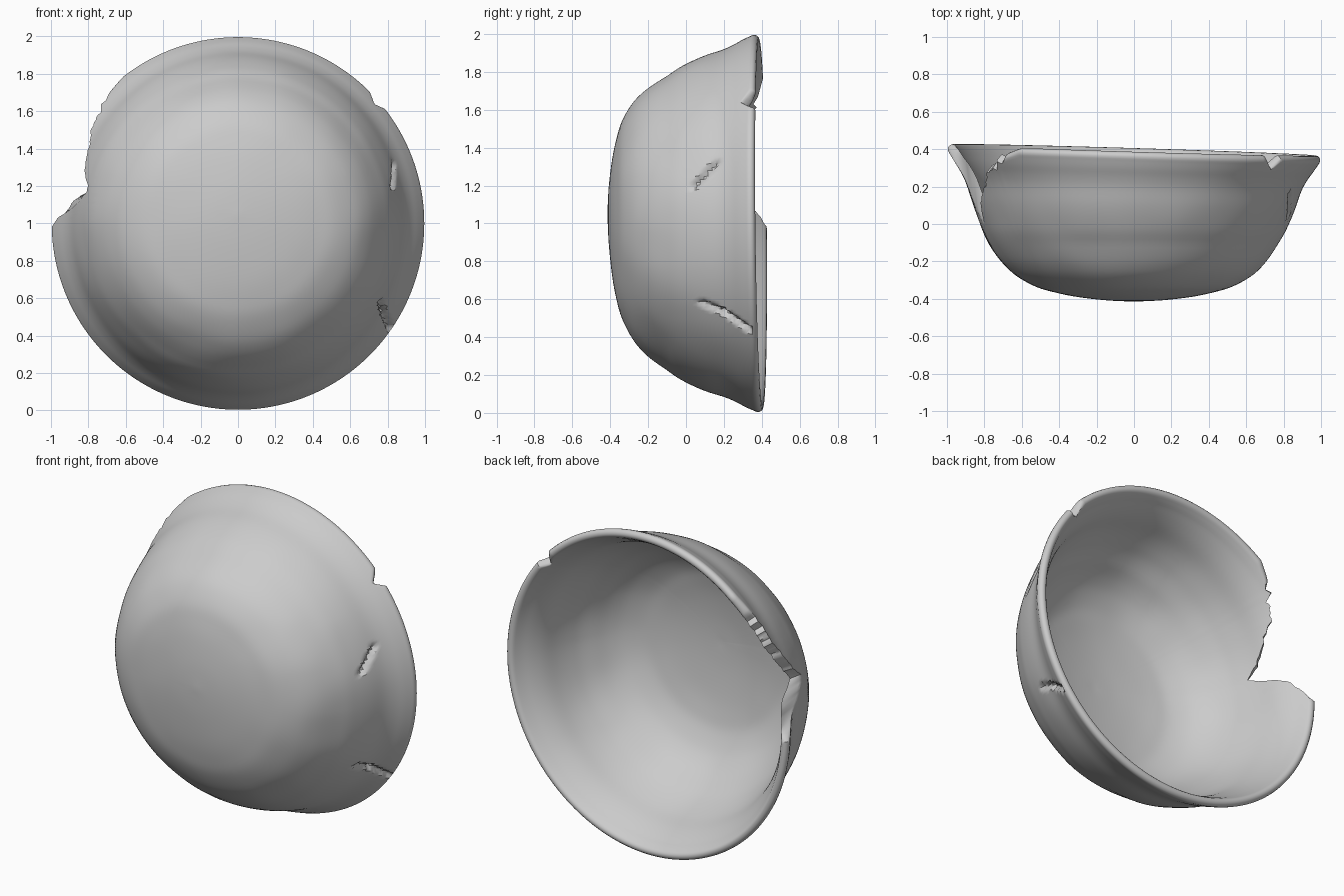
import bpy, bmesh, math
from mathutils import Vector, noise

if "Cube" in bpy.data.objects:
    bpy.data.objects.remove(bpy.data.objects["Cube"])

SEGS, ROWS, CAP = 360, 56, 5
THICK = 0.06

# Outer wall profile: (radius, depth along y), from base centre to rim
PROFILE = [(0, -.415), (.15, -.408), (.3, -.39), (.42, -.367), (.52, -.338), (.62, -.282),
           (.69, -.22), (.745, -.15), (.8, -.06), (.835, .02), (.865, .1), (.895, .19),
           (.925, .25), (.962, .305), (.992, .352)]

# Missing piece of the rim: (angle, outer cut, inner cut)
CHIP = [(0, 0, 0), (38, 0, 0), (40, .025, .03), (42, .03, .01), (45, 0, 0), (128, 0, 0),
        (134, .02, .02), (140, .06, .05), (147, .10, .09), (154, .18, .16), (159, .23, .21),
        (163, .29, .27), (166, .35, .30), (169, .34, .20), (172, .28, .09), (175, .16, .06),
        (178, .05, .02), (181, 0, 0), (360, 0, 0)]

# Gouges in the outer wall: (start, end, half width, depth)
GOUGES = [((.84, .04, 1.2), (.86, .15, 1.33), .018, .03),
          ((.78, .08, .57), (.78, .2, .53), .02, .025),
          ((.78, .2, .53), (.80, .34, .45), .02, .03)]


def catmull(t):
    """Smooth point on the profile, t in 0..1."""
    n = len(PROFILE) - 1
    f = min(max(t, 0), 1) * n
    i = min(int(f), n - 1)
    u = f - i
    p = [Vector(PROFILE[min(max(k, 0), n)]) for k in (i - 1, i, i + 1, i + 2)]
    return .5 * (2 * p[1] + (p[2] - p[0]) * u + (2 * p[0] - 5 * p[1] + 4 * p[2] - p[3]) * u * u
                 + (3 * p[1] - p[0] - 3 * p[2] + p[3]) * u ** 3)


def chip_cut(deg):
    for a, b in zip(CHIP, CHIP[1:]):
        if deg <= b[0]:
            u = (deg - a[0]) / (b[0] - a[0])
            return [a[k] + (b[k] - a[k]) * u for k in (1, 2)]
    return 0, 0


def t_at_depth(y):
    lo, hi = 0, 1
    for _ in range(18):
        mid = (lo + hi) / 2
        lo, hi = (mid, hi) if catmull(mid)[1] < y else (lo, mid)
    return hi


# Fine table of the profile with inward normals
SAMPLES = 400
CURVE = [catmull(i / SAMPLES) for i in range(SAMPLES + 1)]
INWARD = []
for i in range(SAMPLES + 1):
    d = (CURVE[min(i + 1, SAMPLES)] - CURVE[max(i - 1, 0)]).normalized()
    INWARD.append(Vector((-d[1], d[0])))
INWARD[0] = Vector((0, 1))


def wall(t, inset):
    f = t * SAMPLES
    i = min(int(f), SAMPLES - 1)
    u = f - i
    return CURVE[i].lerp(CURVE[i + 1], u) + INWARD[i].lerp(INWARD[i + 1], u) * inset


def place(ry, ang, outer):
    """Turn a profile point round the y axis, with hand-made unevenness."""
    r, y = max(ry[0], 0), ry[1]
    s, c = math.sin(ang), math.cos(ang)
    high = min(max((y + .1) / .45, 0), 1)
    r += .05 * s * s * high * (1 - high) * min(r, 1) * 2
    y += high * (.005 - .03 * c - .01 * s)
    z = 1 + r * s + .05 * max(0, 1 - r / .8)
    p = Vector((r * c, y, z))
    radial = Vector((c, -.3, s)).normalized()
    p += radial * .006 * noise.noise(p * 4) * min(1, r * 3) * (1 - high)
    if outer:
        for a, b, width, depth in GOUGES:
            a, b = Vector(a), Vector(b)
            ab = b - a
            k = min(max((p - a).dot(ab) / ab.length_squared, 0), 1)
            off = p - (a + ab * k)
            off -= radial * off.dot(radial)
            if c > 0 and off.length < width:
                p -= radial * depth * (1 - off.length / width) ** .5
    return p


# Bowl wall: outside, rim, then inside, one strip per angle
bm = bmesh.new()
base_out = bm.verts.new(place(CURVE[0], 0, False))
base_in = bm.verts.new(place(CURVE[0] + Vector((0, THICK)), 0, False))
strips = []
for k in range(SEGS):
    ang = 2 * math.pi * k / SEGS
    cut_o, cut_i = chip_cut(math.degrees(ang))
    if cut_o > .02:
        jag = .025 * noise.noise(Vector((k * .45, 0, 3)))
        cut_o, cut_i = cut_o + jag, max(0, cut_i + jag)
    t_o = t_at_depth(CURVE[-1][1] - cut_o) if cut_o > 0 else 1
    t_i = t_at_depth(CURVE[-1][1] - cut_i) if cut_i > 0 else 1
    pts = [(wall(t_o * j / ROWS, 0), True) for j in range(1, ROWS + 1)]
    a, b = wall(t_o, 0), wall(t_i, THICK * .85)
    tangent = (CURVE[-1] - CURVE[-8]).normalized()
    bulge = THICK * .42 * max(0, 1 - cut_o / .05)
    for j in range(1, CAP + 1):
        u = j / (CAP + 1)
        w = u + (.5 - .5 * math.cos(math.pi * u) - u) * (bulge > 0)
        pts.append((a.lerp(b, w) + tangent * bulge * math.sin(math.pi * u), False))
    pts += [(wall(t_i * j / ROWS, THICK * (1 - .15 * j / ROWS)), False) for j in range(ROWS, 0, -1)]
    strips.append([bm.verts.new(place(p, ang, o)) for p, o in pts])

for k in range(SEGS):
    s, n = strips[k], strips[(k + 1) % SEGS]
    bm.faces.new((base_out, s[0], n[0]))
    bm.faces.new((base_in, n[-1], s[-1]))
    for j in range(len(s) - 1):
        bm.faces.new((s[j], s[j + 1], n[j + 1], n[j]))
bmesh.ops.recalc_face_normals(bm, faces=bm.faces)

mesh = bpy.data.meshes.new("bowl")
bm.to_mesh(mesh)
bm.free()
bowl = bpy.data.objects.new("bowl", mesh)
bpy.context.collection.objects.link(bowl)

clay = bpy.data.materials.new("grey clay")
clay.diffuse_color = (.6, .6, .6, 1)
clay.use_nodes = True
clay.node_tree.nodes["Principled BSDF"].inputs["Base Color"].default_value = clay.diffuse_color
mesh.materials.append(clay)

bpy.context.view_layer.objects.active = bowl
bowl.select_set(True)
bpy.ops.object.shade_smooth_by_angle(angle=math.radians(40))
